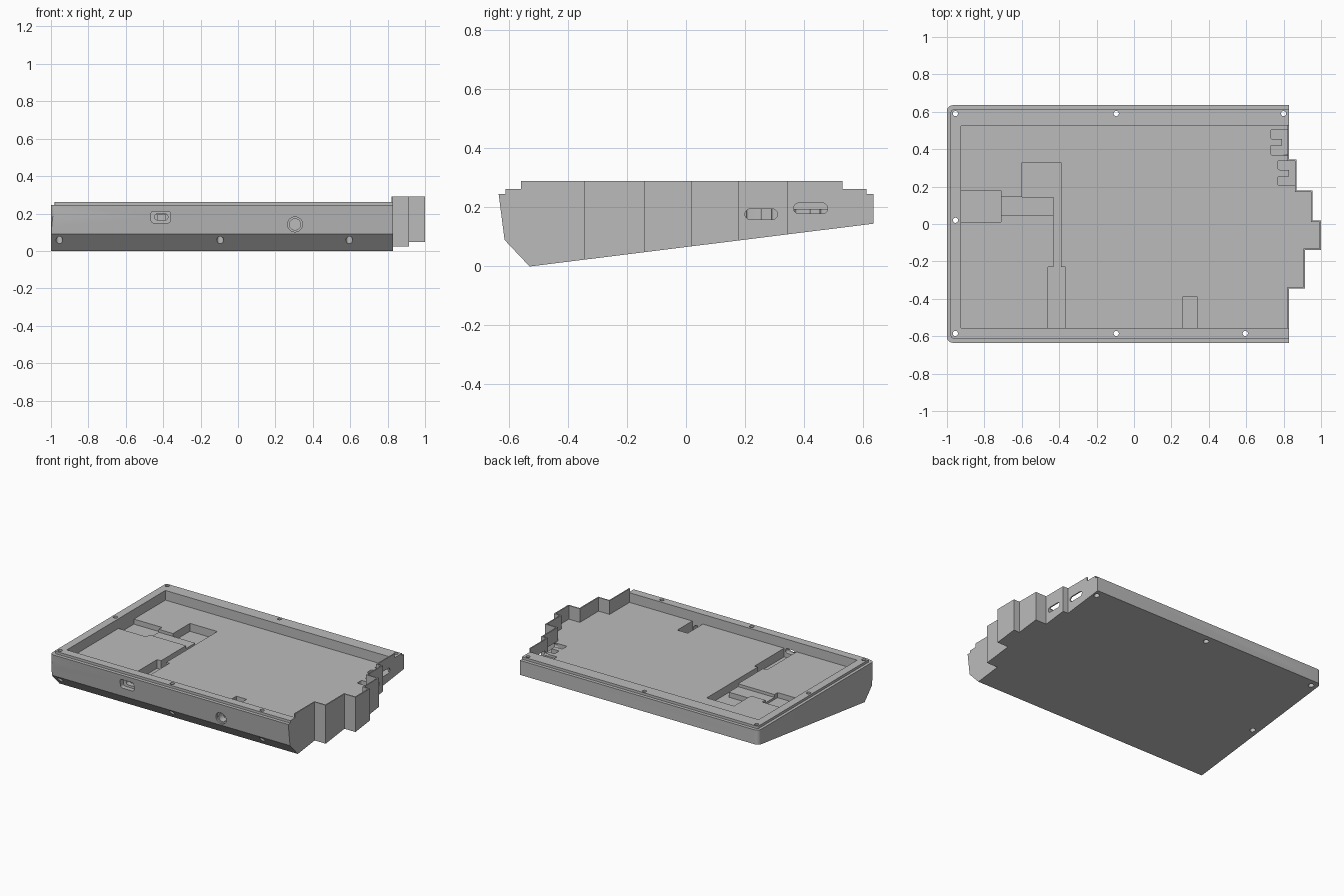
import bpy, bmesh, math
from mathutils import Matrix, Vector

if "Cube" in bpy.data.objects:
    bpy.data.objects.remove(bpy.data.objects["Cube"], do_unlink=True)

grey = bpy.data.materials.new("Matte grey")
grey.use_nodes = True
grey.diffuse_color = (0.5, 0.5, 0.5, 1)
grey.node_tree.nodes["Principled BSDF"].inputs["Base Color"].default_value = (0.5, 0.5, 0.5, 1)


def prism(name, points, lo, hi, axis="z"):
    """Extrude a closed outline along x, y or z."""
    place = {"x": lambda a, b, h: (h, a, b),
             "y": lambda a, b, h: (a, h, b),
             "z": lambda a, b, h: (a, b, h)}[axis]
    bm = bmesh.new()
    face = bm.faces.new([bm.verts.new(place(a, b, lo)) for a, b in points])
    out = bmesh.ops.extrude_face_region(bm, geom=[face])
    verts = [g for g in out["geom"] if isinstance(g, bmesh.types.BMVert)]
    bmesh.ops.translate(bm, verts=verts, vec=Vector(place(0, 0, hi - lo)))
    bmesh.ops.recalc_face_normals(bm, faces=bm.faces)
    mesh = bpy.data.meshes.new(name)
    bm.to_mesh(mesh)
    bm.free()
    mesh.materials.append(grey)
    obj = bpy.data.objects.new(name, mesh)
    bpy.context.collection.objects.link(obj)
    return obj


def rect(x0, x1, y0, y1):
    return [(x0, y0), (x1, y0), (x1, y1), (x0, y1)]


def rounded(x0, x1, y0, y1, r, left_only=False):
    corners = [(x0, y1, 90), (x0, y0, 180), (x1, y0, 270), (x1, y1, 0)]
    pts = []
    for x, y, start in corners:
        if left_only and x == x1:
            pts.append((x, y))
            continue
        cx = x + r if x == x0 else x - r
        cy = y + r if y == y0 else y - r
        for i in range(7):
            a = math.radians(start + i * 15)
            pts.append((cx + r * math.cos(a), cy + r * math.sin(a)))
    return pts


def circle(x, y, r, n=24):
    return [(x + r * math.cos(math.tau * i / n), y + r * math.sin(math.tau * i / n)) for i in range(n)]


def stepped(left, bottom, top, inset):
    """Plan outline with a staircase right-hand edge."""
    xs = [0.83, 0.87, 0.955, 1.0, 0.915, 0.83]
    breaks = [0.345 - inset, 0.18 - inset, 0.02 - inset, -0.14 + inset, -0.345 + inset]
    ys = [top] + breaks + [bottom]
    pts = [(left, bottom), (left, top)]
    for i, x in enumerate(xs):
        pts += [(x - inset, ys[i]), (x - inset, ys[i + 1])]
    return pts


def combine(target, other, operation):
    mod = target.modifiers.new("shape", "BOOLEAN")
    mod.operation, mod.solver, mod.object = operation, "EXACT", other
    bpy.context.view_layer.objects.active = target
    bpy.ops.object.modifier_apply(modifier=mod.name)
    bpy.data.objects.remove(other, do_unlink=True)


def cut(points, lo, hi, axis="z"):
    combine(case, prism("cutter", points, lo, hi, axis), "DIFFERENCE")


# Outer body, raised lip and taller stepped side
case = prism("keyboard_case", rounded(-1, 0.83, -0.635, 0.635, 0.03, True), -0.1, 0.245)
combine(case, prism("lip", rounded(-0.98, 0.83, -0.612, 0.612, 0.015, True), -0.1, 0.262), "UNION")
combine(case, prism("side", stepped(0.822, -0.56, 0.53, 0), -0.1, 0.29), "UNION")

# Wedge-shaped side profile with the chamfered front
wedge = [(-0.53, 0), (0.635, 0.145), (0.635, 0.4), (-0.655, 0.4), (-0.615, 0.09)]
combine(case, prism("wedge", wedge, -1.2, 1.2, "x"), "INTERSECT")

# Main tray
cut(stepped(-0.925, -0.555, 0.525, 0.008), 0.195, 0.4)

# Recesses in the tray floor
for x0, x1, y0, y1, floor in [
    (-0.925, -0.71, 0.01, 0.18, 0.16),
    (-0.72, -0.425, 0.045, 0.145, 0.175),
    (-0.6, -0.39, 0.145, 0.33, 0.14),
    (-0.43, -0.39, -0.24, 0.2, 0.14),
    (-0.46, -0.365, -0.555, -0.23, 0.135),
    (0.26, 0.34, -0.555, -0.39, 0.1),
]:
    cut(rect(x0, x1, y0, y1), floor, 0.23)

# Switch seats with fingers, and their slots through the side wall
for wall, y0, y1, z in [(0.83, 0.365, 0.48, 0.197), (0.87, 0.2, 0.31, 0.177)]:
    cut(rounded(y0, y1, z - 0.018, z + 0.018, 0.0175), wall - 0.03, wall + 0.02, "x")
    cut(rect(wall - 0.04, wall - 0.008, y0 + 0.01, y1 + 0.025), z - 0.018, 0.23)
    for y in (y0, y0 + 0.085):
        cut(rounded(wall - 0.1, wall - 0.008, y + 0.005, y + 0.055, 0.008), z - 0.018, 0.23)

# Front socket and round jack opening, each with an outer recess
cut(rounded(-0.465, -0.36, 0.15, 0.212, 0.015), -0.7, -0.59, "y")
cut(rounded(-0.445, -0.375, 0.165, 0.198, 0.015), -0.7, -0.54, "y")
cut(circle(0.305, 0.142, 0.04), -0.7, -0.605, "y")
cut(circle(0.305, 0.142, 0.03), -0.7, -0.54, "y")

# Screw holes, widened from below
for x, y in [(-0.955, 0.59), (-0.095, 0.59), (0.8, 0.59), (-0.955, 0.02),
             (-0.955, -0.585), (-0.095, -0.585), (0.595, -0.585)]:
    under = max(0.06, (y + 0.53) * 0.125)
    cut(circle(x, y, 0.014, 16), -0.2, 0.4)
    cut(circle(x, y, 0.018, 16), -0.2, under + 0.06)

# Smooth the round holes while keeping edges crisp
case.select_set(True)
bpy.context.view_layer.objects.active = case
bpy.ops.object.shade_smooth_by_angle(angle=math.radians(30))
